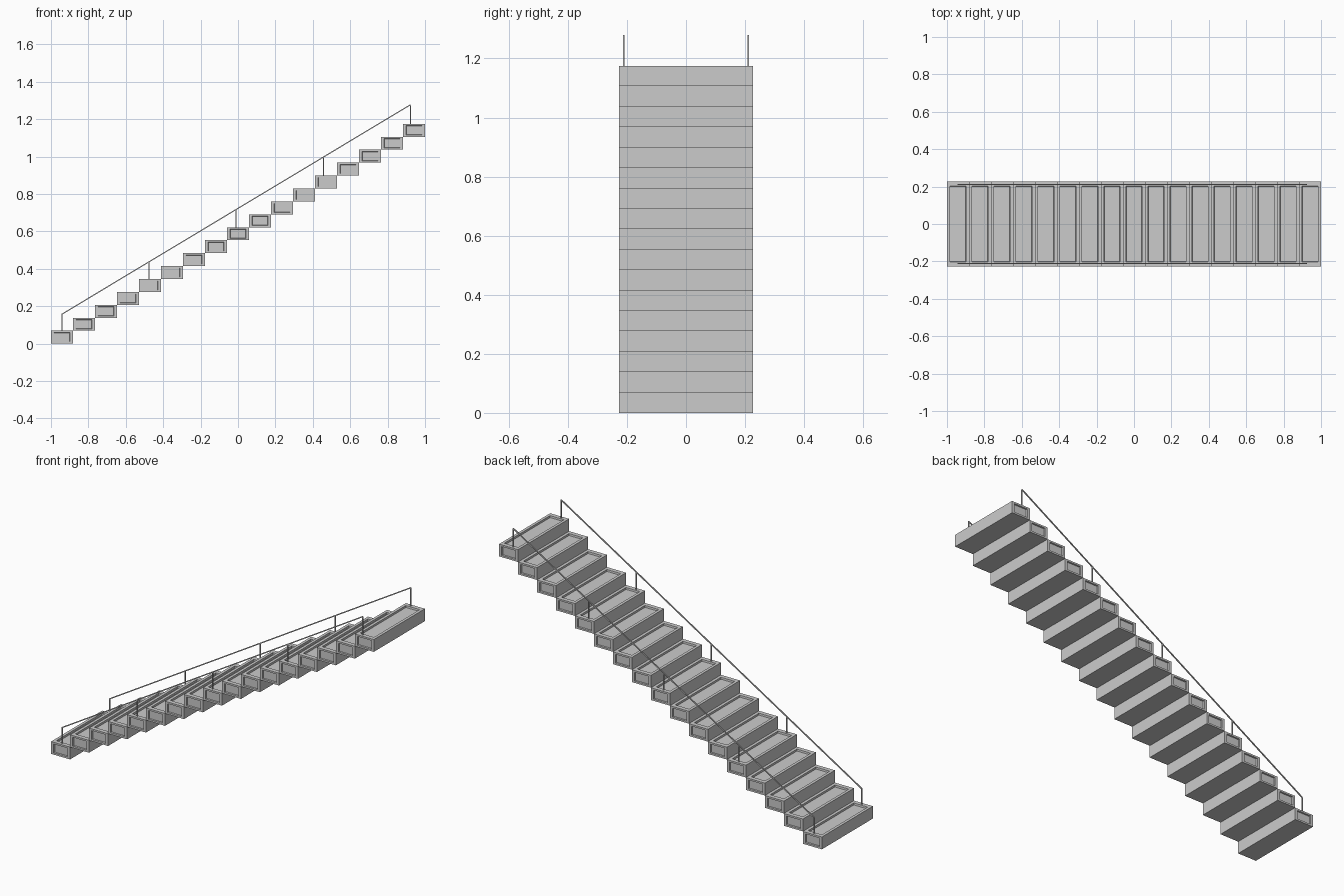
import bpy, bmesh
from mathutils import Vector

if "Cube" in bpy.data.objects:
    bpy.data.objects.remove(bpy.data.objects["Cube"])

N = 17
RUN = 2.0 / N
RISE = 1.175 / N
HALF_Y = 0.226
RAIL_Y = 0.211


def make_object(name, bm):
    bmesh.ops.recalc_face_normals(bm, faces=bm.faces)
    mesh = bpy.data.meshes.new(name)
    bm.to_mesh(mesh)
    bm.free()
    ob = bpy.data.objects.new(name, mesh)
    bpy.context.collection.objects.link(ob)
    return ob


def recess(bm, face, margin, depth):
    """Frame a face with given x/y/z margins and sink its middle panel."""
    n = face.normal.copy()
    c = face.calc_center_median()
    outer = [v.co.copy() for v in face.verts]
    half = [max(abs(p[i] - c[i]) for p in outer) for i in range(3)]
    bmesh.ops.inset_individual(bm, faces=[face], thickness=0.002)
    for v in face.verts:
        for i in range(3):
            if half[i] > 1e-5:
                s = 1 if v.co[i] > c[i] else -1
                v.co[i] = c[i] + s * (half[i] - margin[i])
    bmesh.ops.inset_individual(bm, faces=[face], thickness=0.002)
    for v in face.verts:
        v.co -= n * depth


def box_tread(name, x, z):
    bm = bmesh.new()
    bmesh.ops.create_cube(bm, size=1)
    for v in bm.verts:
        v.co = Vector((x + v.co.x * RUN, v.co.y * 2 * HALF_Y, z + v.co.z * RISE))
    bm.normal_update()
    top = [f for f in bm.faces if f.normal.z > 0.9]
    ends = [f for f in bm.faces if abs(f.normal.y) > 0.9]
    for f in top:
        recess(bm, f, (0.016, 0.024, 0), 0.010)
    for f in ends:
        recess(bm, f, (0.016, 0, 0.010), 0.008)
    return make_object(name, bm)


def bar(bm, a, b, w=0.0028):
    """Thin square bar between two points in an xz plane."""
    a, b = Vector(a), Vector(b)
    side = Vector((0, 1, 0))
    up = (b - a).normalized().cross(side)
    rings = [[bm.verts.new(p + (side * i + up * j) * w)
              for i, j in ((-1, -1), (1, -1), (1, 1), (-1, 1))] for p in (a, b)]
    for k in range(4):
        m = (k + 1) % 4
        bm.faces.new((rings[0][k], rings[0][m], rings[1][m], rings[1][k]))
    bm.faces.new(rings[0])
    bm.faces.new(rings[1])


# Staircase of framed box treads
for i in range(N):
    box_tread(f"step_{i + 1}", -1 + RUN * (i + 0.5), RISE * (i + 0.5))

# Handrails with five posts on each side
X0, X1, Z0, Z1 = -0.942, 0.922, 0.157, 1.277
for label, y in (("front", -RAIL_Y), ("back", RAIL_Y)):
    bm = bmesh.new()
    for k in range(5):
        t = k / 4
        x, z = X0 + (X1 - X0) * t, Z0 + (Z1 - Z0) * t
        bar(bm, (x, y, RISE * (4 * k + 1) - 0.012), (x, y, z))
    make_object(f"{label}_railing_posts", bm)
    bm = bmesh.new()
    bar(bm, (X0, y, Z0), (X1, y, Z1))
    make_object(f"{label}_handrail", bm)
